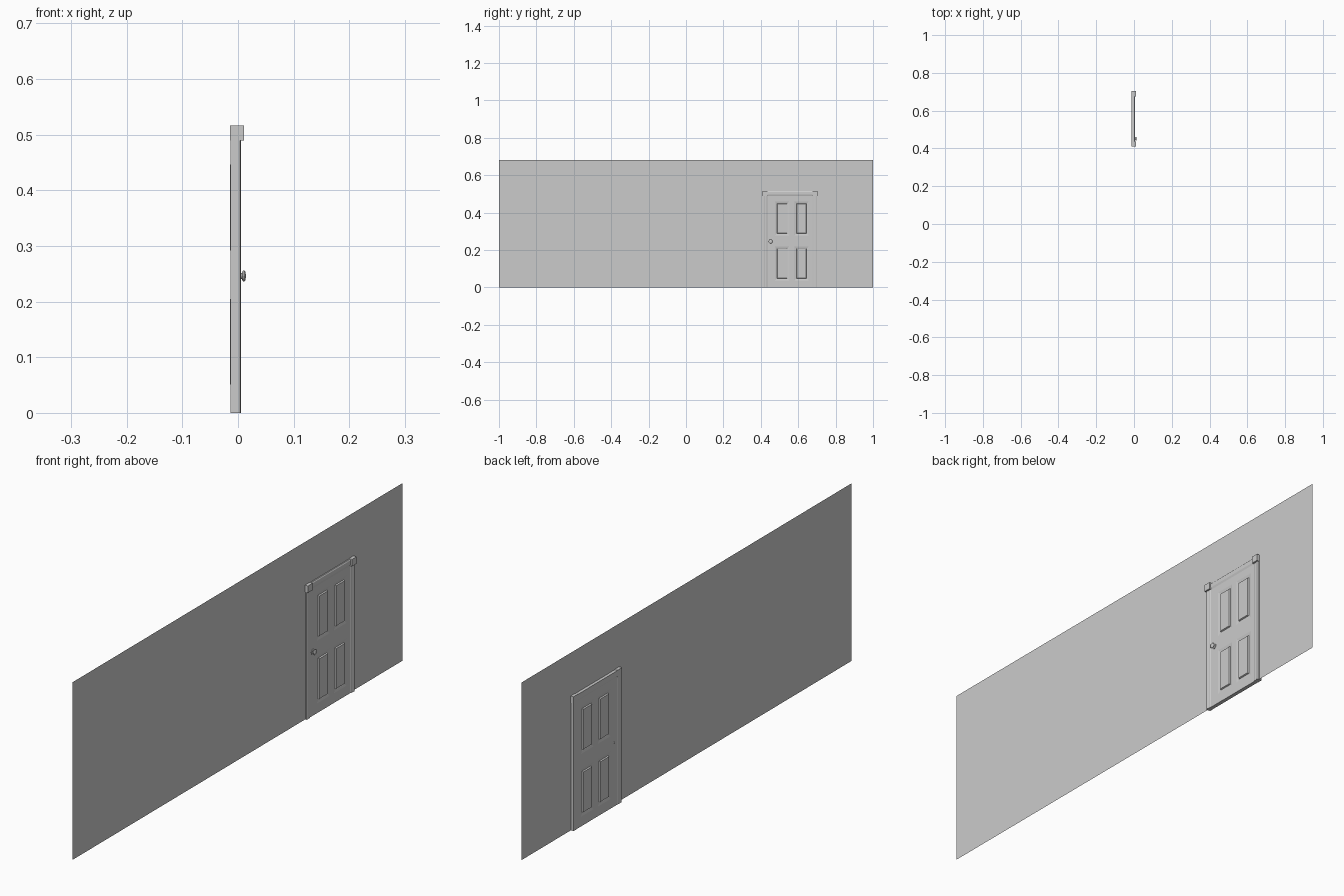
import bpy, bmesh, math
from mathutils import Matrix, Vector

if "Cube" in bpy.data.objects:
    bpy.data.objects.remove(bpy.data.objects["Cube"])

MID = 0.556      # y of door centre
WALL_X = -0.002


def finish(name, bm, recalc=True):
    if recalc:
        bmesh.ops.recalc_face_normals(bm, faces=bm.faces)
    me = bpy.data.meshes.new(name)
    bm.to_mesh(me)
    bm.free()
    ob = bpy.data.objects.new(name, me)
    bpy.context.collection.objects.link(ob)
    return ob


def prism(name, pts, vec, mirror=False):
    """Extrude a closed profile; optionally mirror across the door centre."""
    bm = bmesh.new()
    f = bm.faces.new([bm.verts.new(p) for p in pts])
    r = bmesh.ops.extrude_face_region(bm, geom=[f], use_keep_orig=True)
    vs = [g for g in r["geom"] if isinstance(g, bmesh.types.BMVert)]
    bmesh.ops.translate(bm, vec=vec, verts=vs)
    if mirror:
        d = bmesh.ops.duplicate(bm, geom=bm.verts[:] + bm.edges[:] + bm.faces[:])
        for v in d["geom"]:
            if isinstance(v, bmesh.types.BMVert):
                v.co.y = 2 * MID - v.co.y
    return finish(name, bm)


# Wall: single sheet with a door opening
bm = bmesh.new()
outline = [(-1, 0), (0.42, 0), (0.42, 0.505), (0.692, 0.505),
           (0.692, 0), (1, 0), (1, 0.682), (-1, 0.682)]
bm.faces.new([bm.verts.new((WALL_X, y, z)) for y, z in outline])
finish("wall", bm, False)

# Jambs: moulded casing profile, mirrored to the other side
jamb = [(-0.0135, 0.411), (0.004, 0.411), (0.0055, 0.414), (0.0055, 0.419),
        (0.004, 0.422), (0.004, 0.431), (0.002, 0.435), (-0.0115, 0.435),
        (-0.0135, 0.431)]
prism("door_jambs", [(x, y, 0) for x, y in jamb], Vector((0, 0, 0.492)), True)

# Header rail between the corner blocks
head = [(-0.0135, 0.515), (0.002, 0.515), (0.0045, 0.511), (0.0045, 0.497),
        (0.002, 0.489), (-0.0115, 0.489), (-0.0135, 0.494)]
prism("door_header", [(x, 0.43, z) for x, z in head], Vector((0, 2 * (MID - 0.43), 0)))

# Corner blocks
y0, y1 = 0.409, 0.436
prism("corner_blocks", [(-0.014, y0, 0.49), (0.011, y0, 0.49), (0.011, y1, 0.49),
                        (-0.014, y1, 0.49)], Vector((0, 0, 0.0265)), True)

# Door leaf: four raised panels on each side
ys = [0.43, 0.475, 0.553, 0.578, 0.656, 0.682]
zs = [0.0, 0.037, 0.219, 0.278, 0.460, 0.495]
bm = bmesh.new()
panels = []
for x, flip in ((0.002, False), (-0.0125, True)):
    grid = [[bm.verts.new((x, y, z)) for z in zs] for y in ys]
    for i in range(5):
        for j in range(5):
            q = [grid[i][j], grid[i + 1][j], grid[i + 1][j + 1], grid[i][j + 1]]
            f = bm.faces.new(q[::-1] if flip else q)
            if i in (1, 3) and j in (1, 3):
                panels.append(f)
bmesh.ops.bridge_loops(bm, edges=[e for e in bm.edges if e.is_boundary])
bm.normal_update()
for thick, depth in ((0.014, -0.002), (0.003, -0.001), (0.003, 0.005)):
    bmesh.ops.inset_individual(bm, faces=panels, thickness=thick, depth=depth)
    bm.normal_update()
finish("door_leaf", bm, False)

# Knob: turned profile (x, radius) around the x axis
prof = [(0.001, 0.011), (0.004, 0.011), (0.005, 0.005), (0.007, 0.005),
        (0.0085, 0.009), (0.011, 0.0105), (0.013, 0.008), (0.014, 0.003)]
bm = bmesh.new()
N = 12
rings = [[bm.verts.new((x, 0.452 + r * math.cos(2 * math.pi * k / N),
                        0.246 + r * math.sin(2 * math.pi * k / N))) for k in range(N)]
         for x, r in prof]
for a, b in zip(rings, rings[1:]):
    for k in range(N):
        bm.faces.new((a[k], a[(k + 1) % N], b[(k + 1) % N], b[k]))
bm.faces.new(rings[0])
bm.faces.new(rings[-1])
finish("door_knob", bm)

# Small latch button on the back
bm = bmesh.new()
bmesh.ops.create_cone(bm, cap_ends=True, segments=8, radius1=0.004, radius2=0.004, depth=0.002,
                      matrix=Matrix.Translation((-0.0128, 0.452, 0.246)) @ Matrix.Rotation(math.pi / 2, 4, 'Y'))
finish("latch_button", bm)
